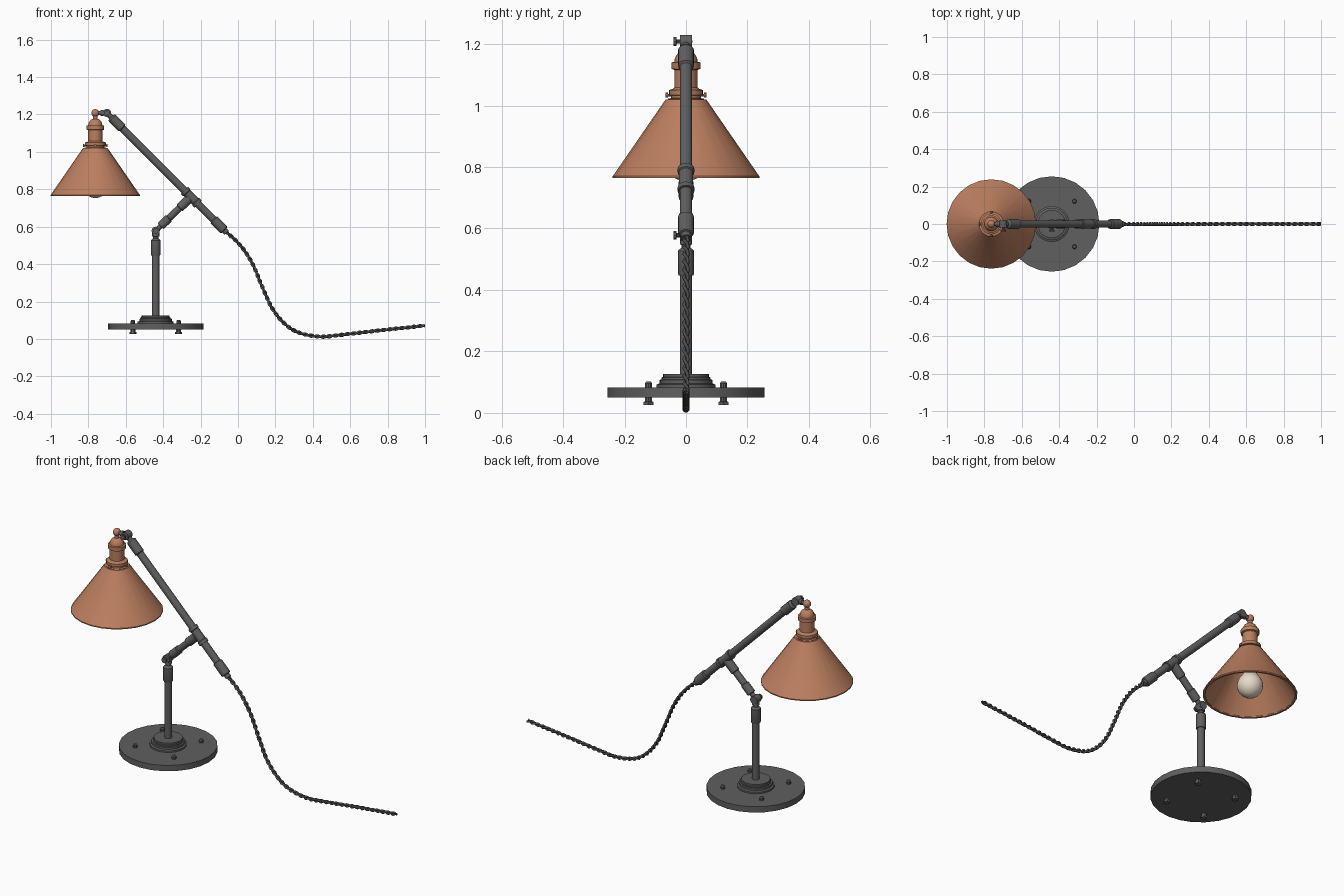
import bpy, bmesh, math
from mathutils import Vector

if "Cube" in bpy.data.objects:
    bpy.data.objects.remove(bpy.data.objects["Cube"])


def material(name, color):
    m = bpy.data.materials.new(name)
    m.diffuse_color = (*color, 1)
    m.use_nodes = True
    m.node_tree.nodes["Principled BSDF"].inputs["Base Color"].default_value = m.diffuse_color
    return m


IRON = material("dark iron", (0.115, 0.115, 0.115))
CORD = material("dark cord", (0.075, 0.075, 0.075))
COPPER = material("copper", (0.50, 0.21, 0.115))
GLASS = material("warm glass", (0.80, 0.71, 0.58))


def lathe(name, profile, mat, at=(0, 0, 0), axis=(0, 0, 1), sides=16, closed=False):
    """Spin (radius, height) points around an axis; closed joins last ring to first."""
    bm = bmesh.new()
    rings = [[bm.verts.new((r * math.cos(math.tau * i / sides),
                            r * math.sin(math.tau * i / sides), h))
              for i in range(sides)] for r, h in profile]
    pairs = list(zip(rings, rings[1:]))
    if closed:
        pairs.append((rings[-1], rings[0]))
    else:
        bm.faces.new(rings[0][::-1])
        bm.faces.new(rings[-1])
    for a, b in pairs:
        for i in range(sides):
            j = (i + 1) % sides
            bm.faces.new((a[i], a[j], b[j], b[i]))
    bmesh.ops.recalc_face_normals(bm, faces=bm.faces)
    for f in bm.faces:
        f.smooth = True
    for e in bm.edges:
        e.smooth = e.calc_face_angle(0) < 0.55
    mesh = bpy.data.meshes.new(name)
    bm.to_mesh(mesh)
    bm.free()
    mesh.materials.append(mat)
    ob = bpy.data.objects.new(name, mesh)
    ob.location = at
    ob.rotation_euler = Vector(axis).to_track_quat('Z', 'Y').to_euler()
    bpy.context.collection.objects.link(ob)
    return ob


def rod(name, r, start, end, mat, sides=16):
    start, end = Vector(start), Vector(end)
    return lathe(name, [(r, 0), (r, (end - start).length)], mat, start, end - start, sides)


def ball(r, z, n=8, lo=-0.48, hi=0.48):
    return [(r * math.cos(math.pi * (lo + (hi - lo) * i / n)),
             z + r * math.sin(math.pi * (lo + (hi - lo) * i / n))) for i in range(n + 1)]


PX, SX = -0.44, -0.763      # pole and shade centre lines
KNEE = (PX, 0, 0.578)
TIP = (-0.70, 0, 1.208)
TEE = (-0.25, 0, 0.76)

# base plate with its bolts
lathe("base_plate", [(0.255, 0.05), (0.255, 0.083)], IRON, (PX, 0, 0), sides=24)
for sx in (-1, 1):
    for sy in (-1, 1):
        spot = (PX + sx * 0.122, sy * 0.122, 0)
        lathe("base_bolt", [(0.012, 0.03), (0.012, 0.096), (0.008, 0.102)], IRON, spot, sides=10)
        lathe("bolt_foot", [(0.018, 0.026), (0.018, 0.036), (0.013, 0.037), (0.013, 0.05)],
              IRON, spot, sides=6)

# floor flange and pole
lathe("pole_flange", [(0.096, 0.083), (0.096, 0.092), (0.087, 0.096), (0.087, 0.107),
                      (0.080, 0.109), (0.080, 0.115), (0.075, 0.117), (0.075, 0.126)],
      IRON, (PX, 0, 0), sides=24)
lathe("pole", [(0.0195, 0.12), (0.0195, 0.455)], IRON, (PX, 0, 0))
lathe("pole_sleeve", [(0.024, 0.447), (0.026, 0.451), (0.026, 0.527), (0.021, 0.533),
                      (0.014, 0.537), (0.014, 0.546), (0.020, 0.548), (0.020, 0.57)],
      IRON, (PX, 0, 0))

# swivel joints with thumbscrews
for name, (x, y, z) in (("lower_joint", KNEE), ("upper_joint", TIP)):
    rod(name, 0.022, (x, -0.02, z), (x, 0.02, z), IRON)
    lathe(name + "_screw", [(0.007, 0.018), (0.007, 0.030), (0.015, 0.031), (0.015, 0.040)],
          IRON, (x, y, z), (0, -1, 0), sides=10)

# short support arm up to the tee
lathe("support_arm", [(0.013, 0.0), (0.013, 0.035), (0.023, 0.038), (0.023, 0.095),
                      (0.0185, 0.099), (0.0185, 0.175), (0.024, 0.179), (0.024, 0.25)],
      IRON, KNEE, Vector(TEE) - Vector(KNEE))

# long main arm with end sleeves, and tee collar around it
slope = (1, 0, -1)
lathe("main_arm", [(0.014, 0.0), (0.014, 0.03), (0.022, 0.034), (0.026, 0.040), (0.026, 0.112),
                   (0.020, 0.117), (0.020, 0.805), (0.026, 0.809), (0.026, 0.880),
                   (0.022, 0.886), (0.016, 0.888), (0.016, 0.905)], IRON, TIP, slope)
lathe("tee_collar", [(0.027, 0.585), (0.027, 0.602), (0.0235, 0.605), (0.0235, 0.668),
                     (0.027, 0.671), (0.027, 0.688)], IRON, TIP, slope)

# link from the arm to the lamp head
rod("head_link", 0.011, TIP, (SX, 0, 1.208), IRON, 12)
lathe("head_link_collar", [(0.016, 0.02), (0.016, 0.034)], IRON, TIP, (-1, 0, 0), 12)

# copper head: hanging ball, socket and shade collar
lathe("head_ball", ball(0.021, 1.208), COPPER, (SX, 0, 0))
lathe("lamp_socket", [(0.058, 1.015), (0.058, 1.022), (0.048, 1.024), (0.048, 1.032),
                      (0.056, 1.034), (0.056, 1.050), (0.043, 1.054), (0.038, 1.058),
                      (0.038, 1.116), (0.047, 1.119), (0.047, 1.140), (0.038, 1.142),
                      (0.036, 1.155), (0.028, 1.168), (0.018, 1.175), (0.012, 1.177),
                      (0.012, 1.195)], COPPER, (SX, 0, 0), sides=20)
for i in range(4):
    a = i * math.pi / 2
    lathe("collar_screw", [(0.004, 0.04), (0.004, 0.058), (0.008, 0.059), (0.008, 0.066)],
          COPPER, (SX, 0, 1.034), (math.cos(a), math.sin(a), 0), 8)

# hollow cone shade with a small lip
lathe("lamp_shade", [(0.066, 1.020), (0.237, 0.772), (0.239, 0.770), (0.239, 0.764),
                     (0.228, 0.764), (0.228, 0.770), (0.060, 1.012), (0.010, 1.012),
                     (0.010, 1.020)], COPPER, (SX, 0, 0), sides=24, closed=True)

# bulb and its holder
lathe("bulb_holder", [(0.034, 0.905), (0.034, 1.015)], COPPER, (SX, 0, 0))
lathe("bulb", ball(0.066, 0.819, 9, -0.49, 0.24) + [(0.036, 0.885), (0.029, 0.91)],
      GLASS, (SX, 0, 0), sides=20)

# twisted two-strand cord along a smooth path
path = [Vector((x, 0, z)) for x, z in (
    (-0.075, 0.583), (0.01, 0.503), (0.075, 0.406), (0.128, 0.283), (0.182, 0.165),
    (0.251, 0.080), (0.33, 0.032), (0.44, 0.0125), (0.545, 0.021), (0.76, 0.046), (0.998, 0.071))]


def spline(t):
    i = min(int(t), len(path) - 2)
    f = t - i
    p1, p2 = path[i], path[i + 1]
    p0 = path[i - 1] if i else 2 * p1 - p2
    p3 = path[i + 2] if i + 2 < len(path) else 2 * p2 - p1
    return 0.5 * (2 * p1 + (p2 - p0) * f + (2 * p0 - 5 * p1 + 4 * p2 - p3) * f * f
                  + (3 * p1 - p0 - 3 * p2 + p3) * f ** 3)


STEPS, PITCH, STRAND = 400, 0.065, 0.0058
for k in range(2):
    curve = bpy.data.curves.new("cord_strand", 'CURVE')
    curve.dimensions = '3D'
    curve.bevel_depth = STRAND
    curve.bevel_resolution = 1
    curve.use_fill_caps = True
    line = curve.splines.new('POLY')
    line.points.add(STEPS)
    run, last = 0.0, spline(0)
    for s in range(STEPS + 1):
        t = s / STEPS * (len(path) - 1)
        p = spline(t)
        run += (p - last).length
        last = p
        tan = (spline(min(t + 0.01, len(path) - 1)) - spline(max(t - 0.01, 0))).normalized()
        side = Vector((0, 1, 0))
        a = math.tau * run / PITCH + k * math.pi
        q = p + STRAND * (side * math.cos(a) + side.cross(tan) * math.sin(a))
        line.points[s].co = (*q, 1)
    curve.materials.append(CORD)
    bpy.context.collection.objects.link(bpy.data.objects.new("cord_strand", curve))
